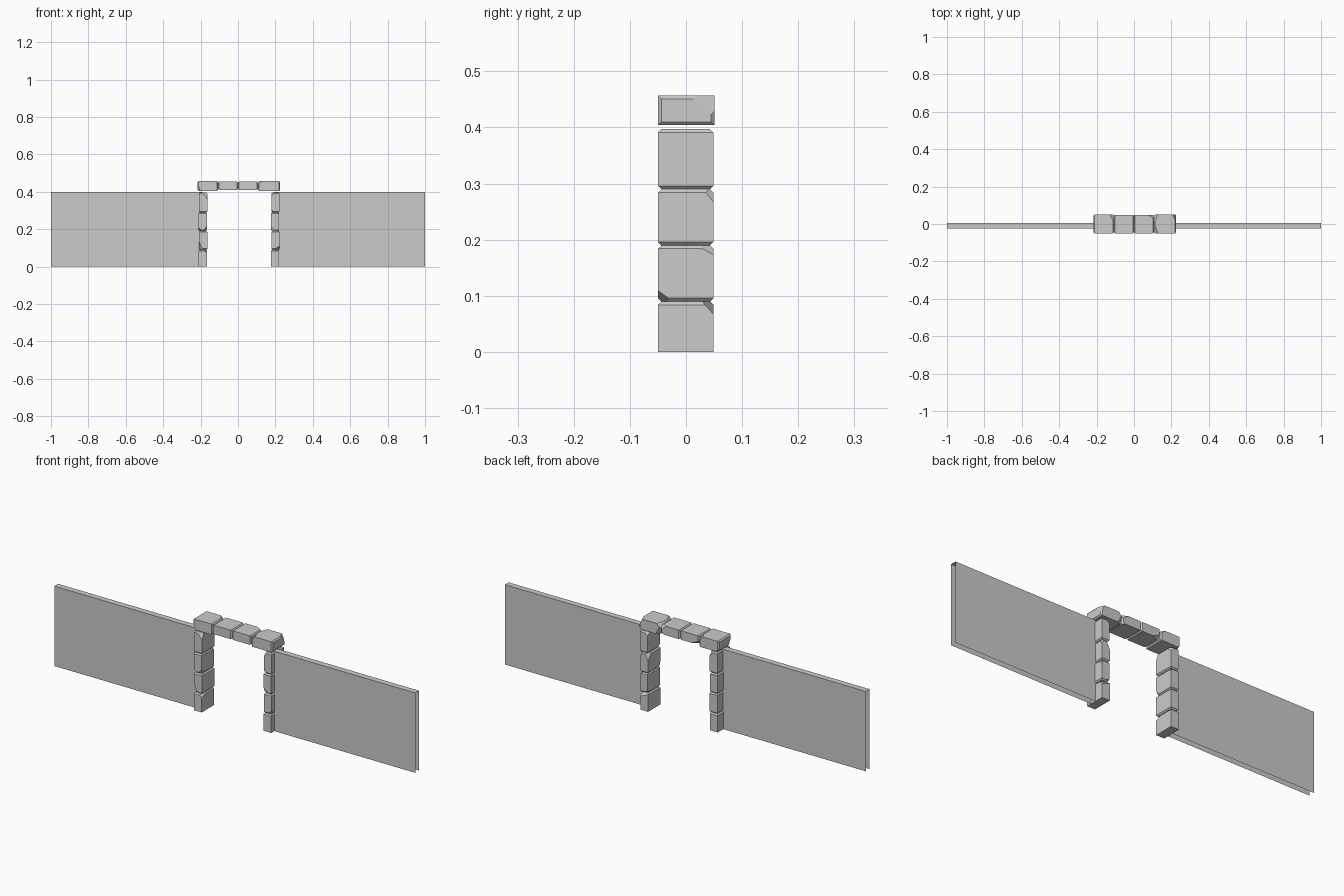
import bpy, bmesh, random
from mathutils import Vector

if "Cube" in bpy.data.objects:
    bpy.data.objects.remove(bpy.data.objects["Cube"], do_unlink=True)

random.seed(7)
stone = bpy.data.materials.new("stone_grey")
stone.use_nodes = True
colour = (0.6, 0.6, 0.6, 1)
stone.diffuse_color = colour
stone.node_tree.nodes["Principled BSDF"].inputs["Base Color"].default_value = colour


def box_mesh(lo, hi):
    bm = bmesh.new()
    bmesh.ops.create_cube(bm, size=1)
    lo, hi = Vector(lo), Vector(hi)
    for v in bm.verts:
        v.co = (lo + hi) / 2 + v.co * (hi - lo)
    return bm


def finish(bm, name):
    bm.normal_update()
    mesh = bpy.data.meshes.new(name)
    bm.to_mesh(mesh)
    bm.free()
    mesh.materials.append(stone)
    bpy.context.collection.objects.link(bpy.data.objects.new(name, mesh))


def chip(bm, point, normal):
    """Slice off everything beyond a plane and close the cut."""
    geom = bm.verts[:] + bm.edges[:] + bm.faces[:]
    cut = bmesh.ops.bisect_plane(bm, geom=geom, plane_co=point,
                                 plane_no=normal, clear_outer=True)
    edges = [e for e in cut["geom_cut"] if isinstance(e, bmesh.types.BMEdge)]
    if edges:
        bmesh.ops.contextual_create(bm, geom=edges)


def stone_block(name, lo, hi, axis, chips=3, flat_low=False):
    """Block with chamfered joints along its stacking axis and chipped corners."""
    bm = box_mesh(lo, hi)
    lo, hi = Vector(lo), Vector(hi)
    edges = []
    for e in bm.edges:
        a, b = (v.co[axis] for v in e.verts)
        if abs(a - b) < 1e-5 and not (flat_low and a < lo[axis] + 1e-4):
            edges.append(e)
    bmesh.ops.bevel(bm, geom=edges, offset=0.006, segments=1, affect='EDGES')
    for _ in range(chips):
        sign = Vector([random.choice((-1, 1)) for _ in range(3)])
        if flat_low:
            sign[axis] = 1
        corner = Vector([hi[i] if sign[i] > 0 else lo[i] for i in range(3)])
        normal = Vector([sign[i] * random.uniform(0.25, 1) for i in range(3)]).normalized()
        chip(bm, corner - normal * random.uniform(0.009, 0.015), normal)
    finish(bm, name)


# Thin walls on both sides, hollow and open at the ends and underneath
for side, lo, hi in (("right", -1, -0.19), ("left", 0.195, 1)):
    bm = box_mesh((lo, -0.025, 0), (hi, 0.005, 0.4))
    bm.normal_update()
    bmesh.ops.delete(bm, geom=[f for f in bm.faces if abs(f.normal.x) > 0.5 or f.normal.z < -0.5],
                     context='FACES_ONLY')
    finish(bm, side + "_wall")

# Door posts of stacked stones
levels = (0, 0.09, 0.19, 0.29, 0.397)
for side, lo, hi in (("right", -0.21, -0.166), ("left", 0.176, 0.219)):
    for i, (z0, z1) in enumerate(zip(levels, levels[1:])):
        shift = 0.002 if i % 2 else 0
        stone_block(f"{side}_post_stone_{i + 1}", (lo + shift, -0.05, z0),
                    (hi + shift, 0.049, z1), 2, 1 if i == 0 else 3, i == 0)

# Lintel of four stones, the outer two heavier
joints = (-0.216, -0.107, 0, 0.107, 0.225)
for i, (x0, x1) in enumerate(zip(joints, joints[1:])):
    outer = i in (0, 3)
    stone_block(f"lintel_stone_{i + 1}", (x0, -0.05, 0.404 if outer else 0.41),
                (x1, 0.051 if outer else 0.049, 0.457 if outer else 0.455), 0, 4 if outer else 2)
